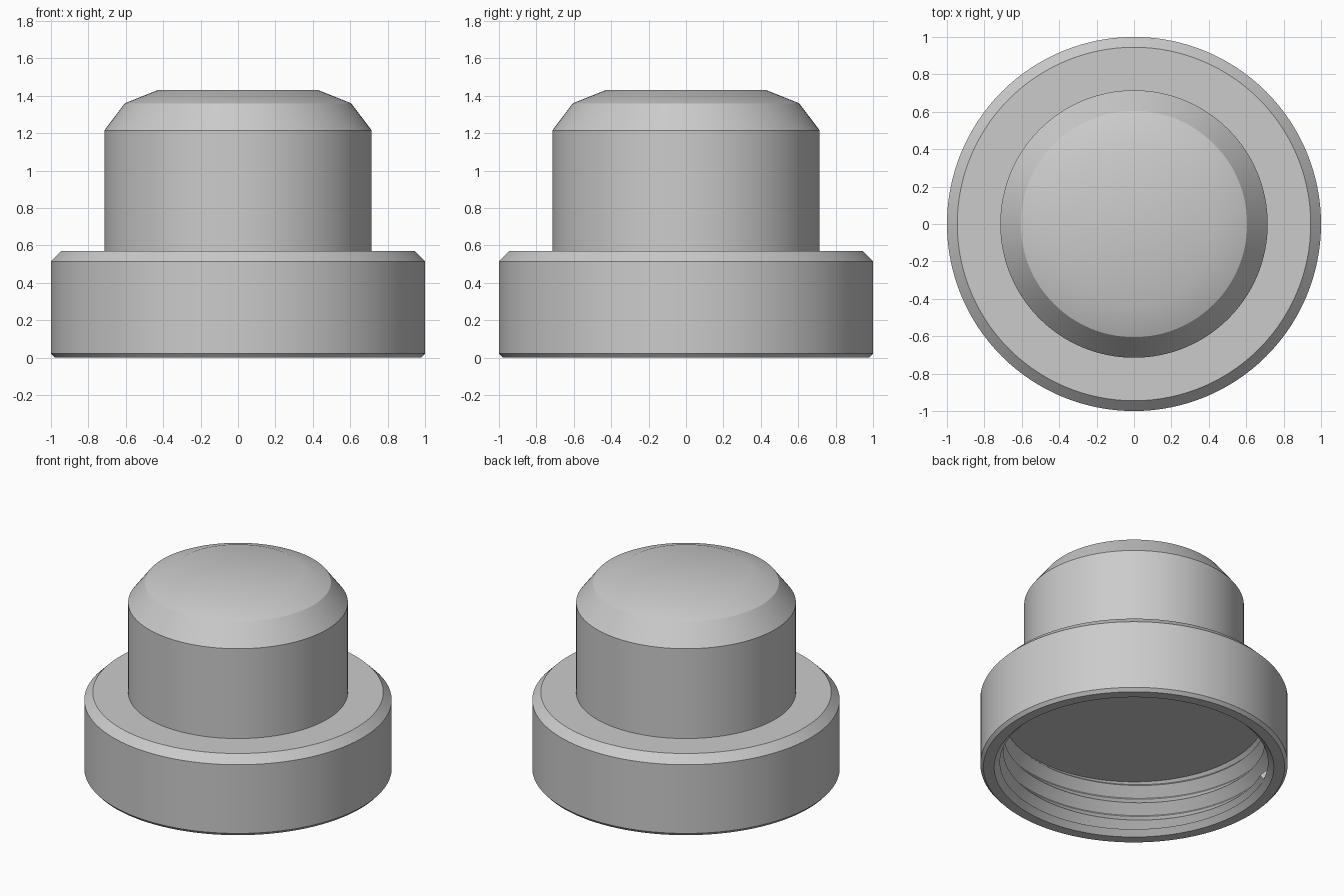
import bpy, bmesh, math

cube = bpy.data.objects.get("Cube")
if cube:
    bpy.data.objects.remove(cube, do_unlink=True)

SEGMENTS = 128

# Single plain grey
grey = bpy.data.materials.new("plain grey")
grey.use_nodes = True
colour = (0.6, 0.6, 0.6, 1)
grey.diffuse_color = colour
grey.node_tree.nodes["Principled BSDF"].inputs["Base Color"].default_value = colour


def finish(name, bm):
    bmesh.ops.recalc_face_normals(bm, faces=bm.faces)
    mesh = bpy.data.meshes.new(name)
    bm.to_mesh(mesh)
    bm.free()
    mesh.materials.append(grey)
    obj = bpy.data.objects.new(name, mesh)
    bpy.context.collection.objects.link(obj)
    bpy.ops.object.select_all(action="DESELECT")
    obj.select_set(True)
    bpy.context.view_layer.objects.active = obj
    bpy.ops.object.shade_smooth_by_angle(angle=math.radians(30))
    return obj


def lathe(name, profile):
    bm = bmesh.new()
    verts = [bm.verts.new((r, 0, z)) for r, z in profile]
    edges = [bm.edges.new(pair) for pair in zip(verts, verts[1:])]
    bmesh.ops.spin(bm, geom=verts + edges, cent=(0, 0, 0), axis=(0, 0, 1),
                   angle=math.tau, steps=SEGMENTS, use_duplicate=False)
    bmesh.ops.remove_doubles(bm, verts=bm.verts, dist=0.0001)
    return finish(name, bm)


def helix(name, section, start, turns, pitch, base):
    """Sweep a closed radius/height section up a right-handed helix."""
    bm = bmesh.new()
    rings = []
    for i in range(int(turns * SEGMENTS) + 1):
        t = i / SEGMENTS
        a = start + t * math.tau
        rings.append([bm.verts.new((r * math.cos(a), r * math.sin(a),
                                    base + pitch * t + z)) for r, z in section])
    n = len(section)
    for low, high in zip(rings, rings[1:]):
        for k in range(n):
            bm.faces.new((low[k], low[(k + 1) % n], high[(k + 1) % n], high[k]))
    bm.faces.new(rings[0])
    bm.faces.new(rings[-1])
    return finish(name, bm)


# Cap: domed knob, wide collar and hollow underside with a flared mouth
lathe("cap_body", [
    (0, 1.43), (0.43, 1.43), (0.605, 1.36), (0.715, 1.215),
    (0.715, 0.57), (0.945, 0.57), (1, 0.515), (1, 0.022), (0.98, 0),
    (0.91, 0), (0.872, 0.037), (0.91, 0.05),
    (0.91, 0.32), (0.85, 0.38), (0, 0.38),
])

# V-shaped screw thread on the inner wall, running out into the ceiling
helix("inner_thread", [(0.912, -0.064), (0.85, 0), (0.912, 0.064)],
      math.radians(155), 3, 0.13, 0.066)
